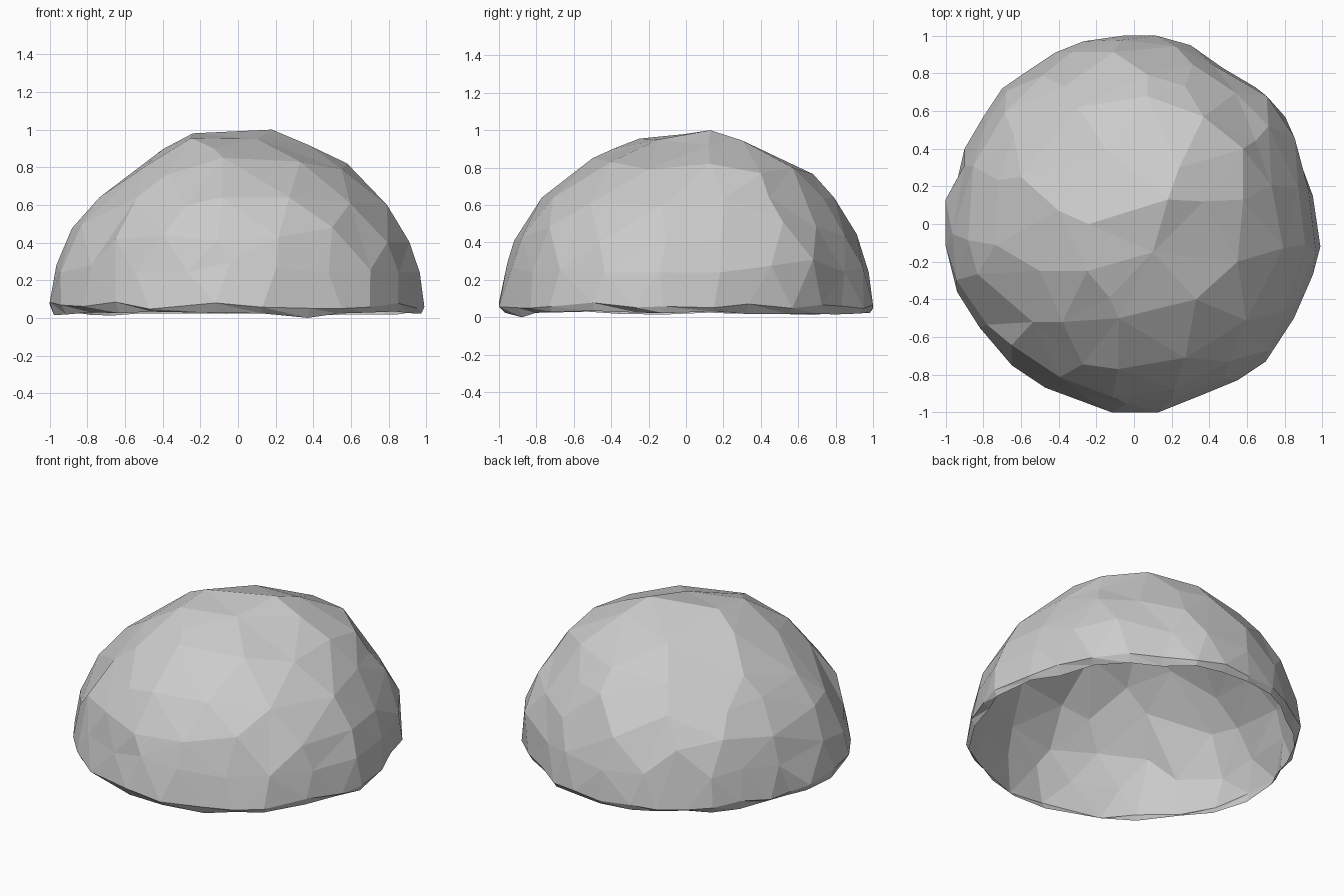
import bpy, bmesh, math, random
from mathutils import Vector
from mathutils.geometry import delaunay_2d_cdt

if "Cube" in bpy.data.objects:
    bpy.data.objects.remove(bpy.data.objects["Cube"])

random.seed(7)

# Plan outline of the boulder, counter-clockwise
OUTLINE = [(.99, -.12), (.95, .15), (.9, .34), (.82, .58), (.66, .74), (.47, .83),
           (.3, .95), (.12, 1), (-.06, 1), (-.27, .97), (-.42, .91), (-.57, .81),
           (-.7, .72), (-.8, .57), (-.9, .4), (-.935, .25), (-1, .13), (-1, -.12),
           (-.94, -.36), (-.82, -.55), (-.65, -.75), (-.47, -.87), (-.12, -1),
           (.13, -1), (.38, -.9), (.55, -.83), (.7, -.73), (.85, -.5), (.95, -.27)]

# Side profiles: height, radius towards +x, +y, -x, -y, facets in ring
RINGS = [(.24, (.97, .97, .975, .955), 21), (.45, (.90, .91, .90, .90), 17),
         (.64, (.77, .79, .74, .76), 14)]

# Upper corners: back plateau, crown ledge and front shelf
CROWN = [(-.6, .25, .73), (-.4, .07, .895), (-.24, .0, .98), (.18, .13, 1.0),
         (.24, .3, .945), (.37, .57, .8), (.07, .68, .765), (-.3, .62, .74),
         (-.15, .4, .88), (-.25, -.25, .955), (-.13, -.39, .9), (.33, -.4, .83),
         (-.08, -.5, .85), (.1, -.15, .95), (.37, .12, .92), (.58, .13, .82),
         (.58, .4, .77), (-.5, -.25, .8), (-.38, -.52, .76), (.55, -.2, .79)]


def outline_radius(a):
    """Distance from the centre to the plan outline at angle a."""
    d = Vector((math.cos(a), math.sin(a)))
    for p, q in zip(OUTLINE, OUTLINE[1:] + OUTLINE[:1]):
        p, q = Vector(p), Vector(q)
        e = q - p
        den = d.x * e.y - d.y * e.x
        if abs(den) < 1e-9:
            continue
        t = (p.x * e.y - p.y * e.x) / den
        u = (p.x * d.y - p.y * d.x) / den
        if t > 0 and -1e-6 <= u <= 1 + 1e-6:
            return t
    return 1.0


def side_radius(radii, a):
    """Blend the four side profiles around the circle."""
    k = (a % math.tau) / (math.pi / 2)
    i, f = int(k) % 4, k % 1
    f = f * f * (3 - 2 * f)
    return radii[i] * (1 - f) + radii[(i + 1) % 4] * f


def flatten(p):
    """Unroll a dome point onto a disc by its angle from the top."""
    s = math.atan2(math.hypot(p.x, p.y), p.z) / (math.pi / 2)
    return Vector((p.x, p.y)).normalized() * s


# Shell: rim, jittered lower rings and crown, triangulated on the disc
points = []
for x, y in OUTLINE:
    k = .98 if x > .6 and y > .3 else 1
    points.append(Vector((x * k, y * k, random.uniform(.045, .085))))
flat = [Vector((p.x, p.y)).normalized() for p in points]

for n, (z, radii, count) in enumerate(RINGS):
    phase = random.random()
    for k in range(count):
        a = (k + phase + random.uniform(-.25, .25)) * math.tau / count
        # slide points along the profile so the facets vary in size
        w = random.uniform(0, .3)
        z2, r2, _ = RINGS[max(0, min(2, n + random.choice((-1, 1))))]
        h = z * (1 - w) + z2 * w
        base = side_radius(radii, a) * (1 - w) + side_radius(r2, a) * w
        r = base * (1 + (1 - h * .6) * (outline_radius(a) - 1)) + random.uniform(0, .016)
        p = Vector((r * math.cos(a), r * math.sin(a), h))
        # overhang above the back right rim
        d = (p - Vector((.68, .62, .22))).length
        p += p.normalized() * max(0, .04 * (1 - d / .4))
        points.append(p)
points += [Vector(c) for c in CROWN]
flat += [flatten(p) for p in points[len(OUTLINE):]]

_, _, faces, orig, _, _ = delaunay_2d_cdt(flat, [], [], 0, 1e-6)
bm = bmesh.new()
verts = [bm.verts.new(p) for p in points]
for f in faces:
    bm.faces.new([verts[orig[i][0]] for i in f])

# Ragged lip turning under at the open bottom
rim = verts[:len(OUTLINE)]
lip = []
for v in rim:
    k = random.uniform(.95, .985)
    lip.append(bm.verts.new((v.co.x * k, v.co.y * k, random.uniform(.012, .035))))
lip[24].co.z = 0
for i in range(len(rim)):
    j = (i + 1) % len(rim)
    bm.faces.new((rim[i], lip[i], lip[j]))
    bm.faces.new((rim[i], lip[j], rim[j]))

bmesh.ops.recalc_face_normals(bm, faces=bm.faces)
if sum(f.normal.z * f.calc_area() for f in bm.faces) < 0:
    bmesh.ops.reverse_faces(bm, faces=bm.faces)

mesh = bpy.data.meshes.new("boulder_shell")
bm.to_mesh(mesh)
bm.free()
bpy.context.collection.objects.link(bpy.data.objects.new("boulder_shell", mesh))
